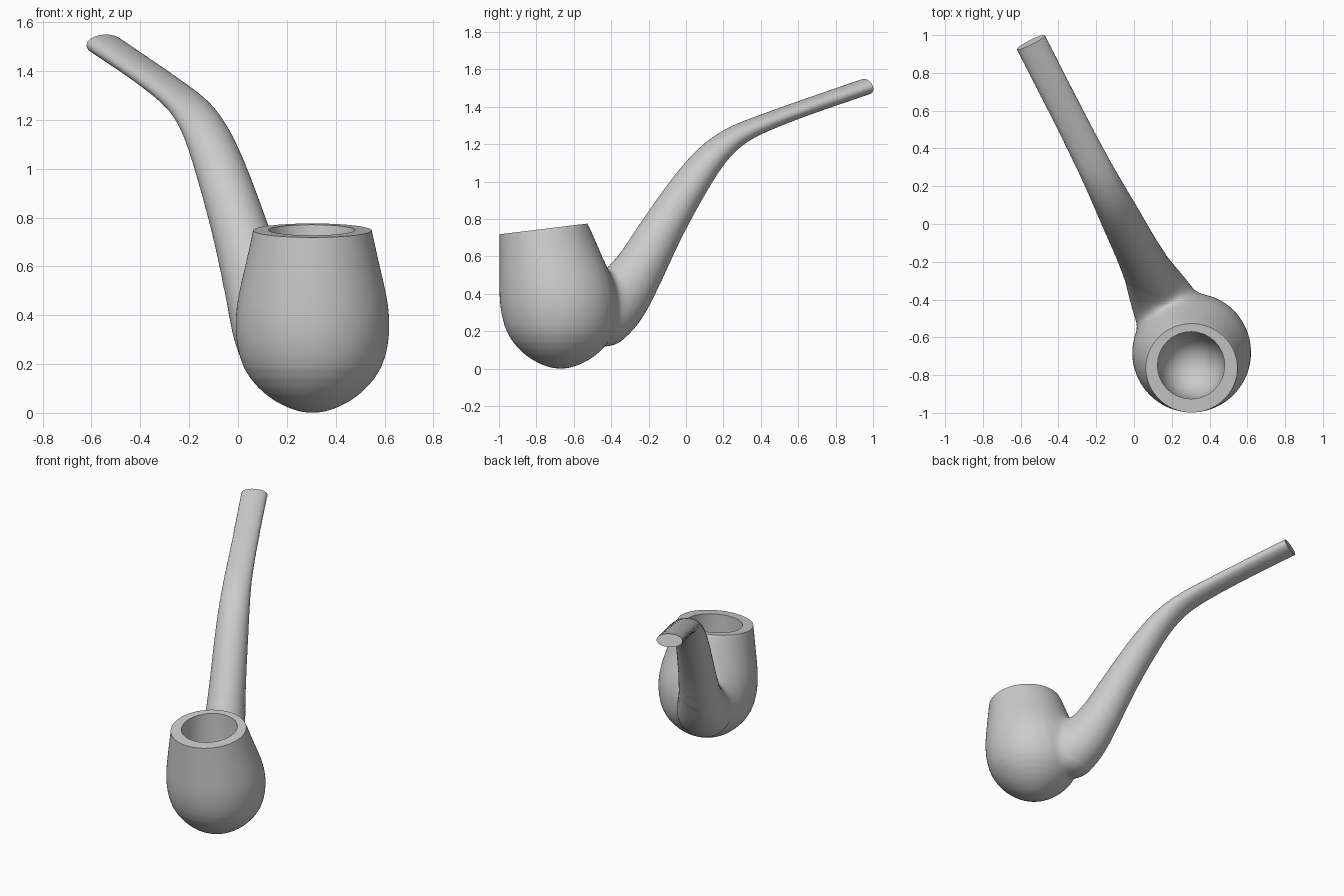
import bpy, bmesh, math
from mathutils import Vector, Matrix

default = bpy.data.objects.get("Cube")
if default:
    bpy.data.objects.remove(default, do_unlink=True)

mat = bpy.data.materials.new("plain grey")
mat.use_nodes = True
GREY = (0.6, 0.6, 0.6, 1)
mat.diffuse_color = GREY
mat.node_tree.nodes["Principled BSDF"].inputs["Base Color"].default_value = GREY

SIDES = 32
X, Y, Z = Vector((1, 0, 0)), Vector((0, 1, 0)), Vector((0, 0, 1))


def new_object(name, bm):
    bmesh.ops.recalc_face_normals(bm, faces=bm.faces)
    mesh = bpy.data.meshes.new(name)
    bm.to_mesh(mesh)
    bm.free()
    obj = bpy.data.objects.new(name, mesh)
    bpy.context.collection.objects.link(obj)
    mesh.materials.append(mat)
    return obj


def loft(name, rings):
    """Skin elliptical rings given as (centre, half axis, half axis)."""
    bm = bmesh.new()
    loops = []
    for centre, a, b in rings:
        angles = [2 * math.pi * i / SIDES for i in range(SIDES)]
        loops.append([bm.verts.new(centre + a * math.cos(t) + b * math.sin(t)) for t in angles])
    for low, high in zip(loops, loops[1:]):
        for i in range(SIDES):
            j = (i + 1) % SIDES
            bm.faces.new((low[i], low[j], high[j], high[i]))
    bm.faces.new(loops[0])
    bm.faces.new(loops[-1])
    return new_object(name, bm)


def apply_modifier(obj, kind, **settings):
    mod = obj.modifiers.new(kind.title(), kind)
    for key, value in settings.items():
        setattr(mod, key, value)
    bpy.context.view_layer.objects.active = obj
    bpy.ops.object.modifier_apply(modifier=mod.name)


def combine(obj, other, operation):
    apply_modifier(obj, "BOOLEAN", object=other, operation=operation, solver="EXACT")
    bpy.data.objects.remove(other, do_unlink=True)


def cutting_block(origin, normal, size):
    """Box lying on the outer side of a plane."""
    bm = bmesh.new()
    bmesh.ops.create_cube(bm, size=size)
    turn = normal.to_track_quat("Z", "Y").to_matrix().to_4x4()
    bm.transform(Matrix.Translation(origin + normal * size / 2) @ turn)
    block = new_object("cutting_block", bm)
    block.hide_render = True
    return block


# Bowl: stacked rings of (height, radius, y of centre), running past the rim
bowl_rings = [(0.0, 0.03, -0.67), (0.012, 0.08, -0.67), (0.045, 0.155, -0.67),
              (0.1, 0.225, -0.67), (0.18, 0.288, -0.67), (0.28, 0.314, -0.675),
              (0.38, 0.32, -0.68), (0.48, 0.307, -0.693), (0.6, 0.277, -0.723),
              (0.745, 0.245, -0.755), (0.9, 0.212, -0.788)]
body = loft("pipe", [(Vector((0.305, y, z)), X * r, Y * r) for z, r, y in bowl_rings])
apply_modifier(body, "SUBSURF", levels=1)

# Stem: path of (y, z, half width, half thickness) in one upright plane
stem_path = [(-0.55, 0.24, 0.19, 0.18), (-0.42, 0.3, 0.18, 0.19),
             (-0.3, 0.44, 0.145, 0.155), (-0.2, 0.62, 0.122, 0.125),
             (-0.08, 0.83, 0.113, 0.108), (0.05, 1.03, 0.106, 0.092),
             (0.15, 1.155, 0.098, 0.075), (0.25, 1.237, 0.092, 0.06),
             (0.36, 1.293, 0.088, 0.048), (0.61, 1.388, 0.084, 0.043),
             (0.962, 1.508, 0.086, 0.044), (1.1, 1.555, 0.086, 0.044)]
SLANT = -0.51
side = Vector((1, -SLANT, 0)).normalized()
points = [Vector((-0.545 + (y - 0.96) * SLANT, y, z)) for y, z, w, h in stem_path]
stem_rings = []
for i, (y, z, w, h) in enumerate(stem_path):
    along = (points[min(i + 1, len(points) - 1)] - points[max(i - 1, 0)]).normalized()
    stem_rings.append((points[i], side * w, along.cross(side) * h))
stem = loft("stem", stem_rings)
apply_modifier(stem, "SUBSURF", levels=2)

# Fuse bowl and stem into one skin and soften the joint
combine(body, stem, "UNION")
apply_modifier(body, "REMESH", mode="VOXEL", voxel_size=0.013)
bm = bmesh.new()
bm.from_mesh(body.data)
bmesh.ops.smooth_vert(bm, verts=bm.verts, factor=0.5, use_axis_x=True, use_axis_y=True, use_axis_z=True)
joint = Vector((0.16, -0.38, 0.42))
for radius, steps in ((0.34, 8), (0.27, 22)):
    near = [v for v in bm.verts if (v.co - joint).length < radius]
    for _ in range(steps):
        bmesh.ops.smooth_vert(bm, verts=near, factor=0.5, use_axis_x=True, use_axis_y=True, use_axis_z=True)
bm.to_mesh(body.data)
bm.free()

# Crisp slanted rim and square mouthpiece end
rim_centre = Vector((0.305, -0.755, 0.748))
rim_normal = Vector((0, -0.122, 1)).normalized()
tip_dir = (points[-1] - points[-3]).normalized()
combine(body, cutting_block(rim_centre, rim_normal, 0.49), "DIFFERENCE")
combine(body, cutting_block(points[-2], tip_dir, 0.5), "DIFFERENCE")

# Hollow chamber with a rounded floor
chamber_rings = [(0.2, 0.03), (0.215, 0.08), (0.26, 0.13), (0.34, 0.165), (0.45, 0.178), (0.9, 0.178)]
chamber = loft("chamber_cutter", [(Vector((0.302, -0.748, z)), X * r, Y * r) for z, r in chamber_rings])
chamber.hide_render = True
combine(body, chamber, "DIFFERENCE")

bpy.ops.object.select_all(action="DESELECT")
body.select_set(True)
bpy.context.view_layer.objects.active = body
bpy.ops.object.shade_smooth_by_angle(angle=math.radians(40))
